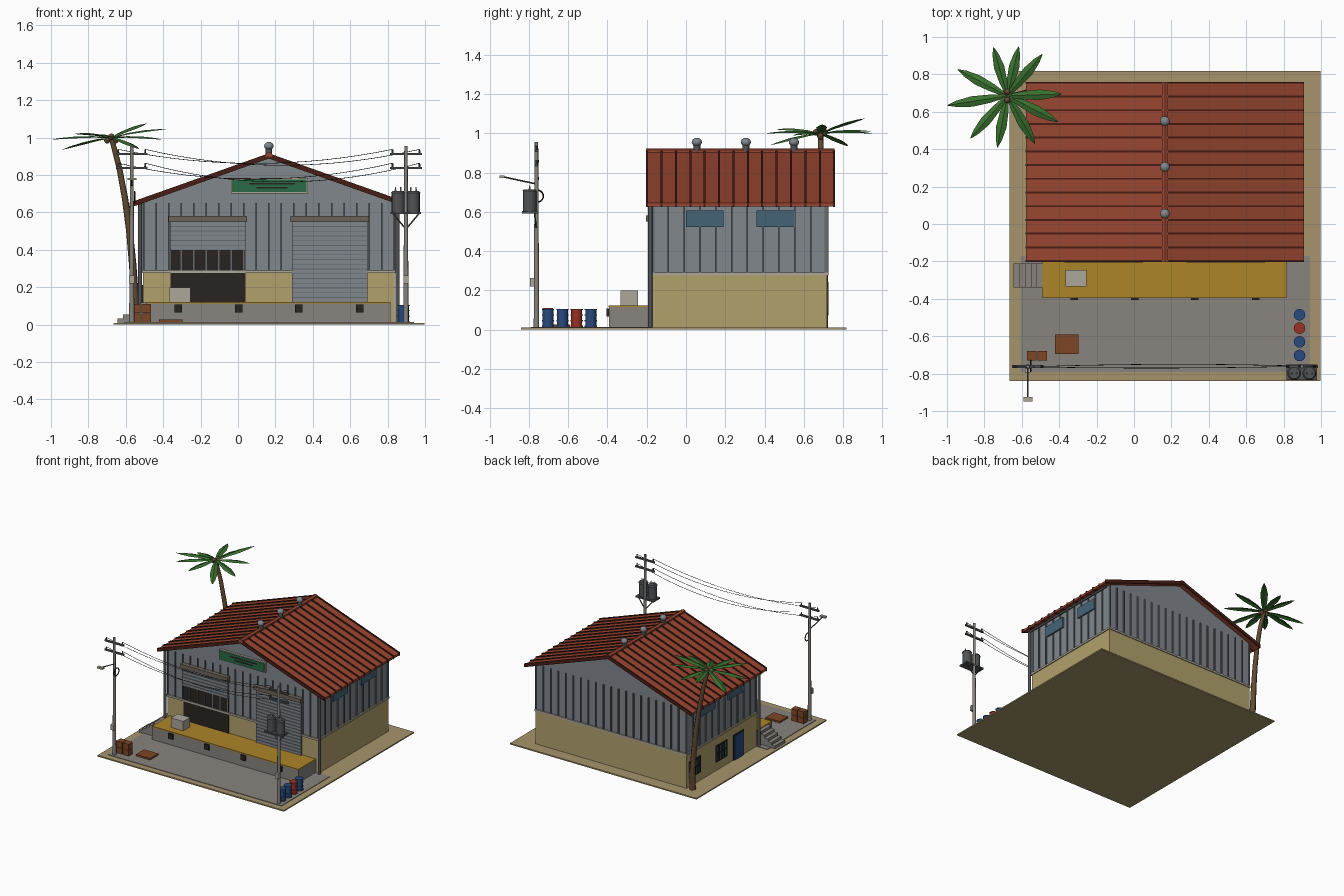
import bpy, bmesh, math
from mathutils import Vector, Matrix

if "Cube" in bpy.data.objects:
    bpy.data.objects.remove(bpy.data.objects["Cube"])

# ---------- helpers ----------
def mat(name, r, g, b):
    m = bpy.data.materials.new(name)
    m.diffuse_color = [*((c / 255) ** 2.2 for c in (r, g, b)), 1]
    m.use_nodes = True
    m.node_tree.nodes["Principled BSDF"].inputs["Base Color"].default_value = m.diffuse_color
    return m

SAND, CREAM, RED = mat("sand", 165, 148, 108), mat("cream", 176, 160, 108), mat("roof_red", 152, 72, 52)
DARKRED, STEEL, RIB = mat("dark_red", 75, 35, 28), mat("steel", 128, 134, 140), mat("rib", 100, 105, 110)
CONC, OCHRE, DARK = mat("concrete", 135, 131, 126), mat("ochre", 170, 132, 45), mat("dark", 45, 40, 38)
BLUE, GREEN, LEAF = mat("blue", 45, 75, 125), mat("green", 45, 105, 70), mat("leaf", 60, 112, 50)
GLASS, WOOD, BARK = mat("glass", 70, 100, 118), mat("wood", 125, 72, 42), mat("bark", 98, 76, 54)
PALE, METAL, DRUM = mat("pale", 172, 166, 152), mat("metal", 82, 84, 86), mat("drum_red", 150, 52, 40)
BROWN = mat("header_brown", 108, 100, 90)

def finish(name, bm, m, smooth=False):
    bmesh.ops.recalc_face_normals(bm, faces=bm.faces)
    me = bpy.data.meshes.new(name)
    bm.to_mesh(me)
    bm.free()
    ob = bpy.data.objects.new(name, me)
    bpy.context.collection.objects.link(ob)
    me.materials.append(m)
    if smooth:
        bpy.ops.object.select_all(action='DESELECT')
        bpy.context.view_layer.objects.active = ob
        ob.select_set(True)
        bpy.ops.object.shade_smooth_by_angle(angle=math.radians(40))
    return ob

def boxes(name, m, *specs):
    """Each spec is x0, x1, y0, y1, z0, z1."""
    bm = bmesh.new()
    for x0, x1, y0, y1, z0, z1 in specs:
        mx = Matrix.Translation(((x0 + x1) / 2, (y0 + y1) / 2, (z0 + z1) / 2)) @ \
            Matrix.Diagonal((x1 - x0, y1 - y0, z1 - z0, 1))
        bmesh.ops.create_cube(bm, size=1, matrix=mx)
    return finish(name, bm, m)

def rods(name, m, *specs, sides=12):
    """Each spec is start, end, start radius, end radius."""
    bm = bmesh.new()
    for a, b, r0, r1 in specs:
        a, b = Vector(a), Vector(b)
        mx = Matrix.Translation((a + b) / 2) @ (b - a).to_track_quat('Z', 'Y').to_matrix().to_4x4()
        bmesh.ops.create_cone(bm, cap_ends=True, segments=sides, radius1=r0, radius2=r1,
                              depth=(b - a).length, matrix=mx)
    return finish(name, bm, m, True)

def prism(name, m, pts, *spans):
    """Extrude an xz profile along each y span."""
    bm = bmesh.new()
    for y0, y1 in spans:
        f = bm.faces.new([bm.verts.new((x, y0, z)) for x, z in pts])
        ext = bmesh.ops.extrude_face_region(bm, geom=[f])["geom"]
        bmesh.ops.translate(bm, vec=(0, y1 - y0, 0), verts=[v for v in ext if isinstance(v, bmesh.types.BMVert)])
    return finish(name, bm, m)

def tube(name, m, pts, radius, taper=1.0, closed=False):
    cu = bpy.data.curves.new(name, 'CURVE')
    cu.dimensions, cu.bevel_depth, cu.bevel_resolution, cu.use_fill_caps = '3D', radius, 2, True
    sp = cu.splines.new('POLY')
    sp.points.add(len(pts) - 1)
    sp.use_cyclic_u = closed
    for i, p in enumerate(pts):
        sp.points[i].co = (*p, 1)
        sp.points[i].radius = 1 + (taper - 1) * i / (len(pts) - 1)
    cu.materials.append(m)
    ob = bpy.data.objects.new(name, cu)
    bpy.context.collection.objects.link(ob)
    bpy.ops.object.select_all(action='DESELECT')
    bpy.context.view_layer.objects.active = ob
    ob.select_set(True)
    bpy.ops.object.convert(target='MESH')

# ---------- ground ----------
boxes("ground", SAND, (-.665, .997, -.84, .817, 0, .01))
boxes("apron", CONC, (-.607, .94, -.79, -.17, .004, .014))

# ---------- warehouse shell ----------
X0, X1, Y0, Y1, XC = -.505, .835, -.17, .715, .165
boxes("base_wall", CREAM, (X0 - .003, X1 + .003, Y0 - .003, Y1 + .003, .008, .28))
prism("upper_wall", STEEL, [(X0, .28), (X1, .28), (X1, .655), (XC, .892), (X0, .655)], (Y0, Y1))
boxes("wall_trim", PALE, (X0 - .01, X1 + .01, Y0 - .012, Y1 + .01, .275, .29))
ribs = []
for i in range(21):
    x = X0 + (X1 - X0) * i / 20
    ribs += [(x - .004, x + .004, y - .01, y + .01, .29, .65) for y in (Y0, Y1)]
for i in range(1, 11):
    y = Y0 + (Y1 - Y0) * i / 11
    ribs += [(x - .008, x + .008, y - .004, y + .004, .29, .65) for x in (X0, X1)]
boxes("wall_ribs", RIB, *ribs)

# ---------- roof ----------
def chevron(z0, z1, w, drop):
    return [(XC - w, z0 - drop), (XC, z0), (XC + w, z0 - drop), (XC + w, z1 - drop), (XC, z1), (XC - w, z1 - drop)]
prism("roof", RED, chevron(.89, .908, .743, .263), (-.2, .752))
prism("roof_ribs", DARKRED, chevron(.888, .916, .745, .264),
      *[(-.203 + .0733 * i, -.193 + .0733 * i) for i in range(14)])
prism("ridge_cap", RED, chevron(.9, .922, .016, .006), (-.204, .756))
for y in (.055, .305, .55):
    rods("vent_neck", METAL, ((XC, y, .9), (XC, y, .94), .018, .018))
    bm = bmesh.new()
    bmesh.ops.create_uvsphere(bm, u_segments=14, v_segments=8, radius=.026,
                              matrix=Matrix.Translation((XC, y, .955)) @ Matrix.Diagonal((1, 1, .85, 1)))
    finish("vent_cap", bm, STEEL, True)
for x in (X0 - .018, X1 + .018):
    rods("gutter", METAL, ((x, Y0, .642), (x, .7, .642), .01, .01))
    rods("downpipe", METAL, ((x, Y0 - .012, .012), (x, Y0 - .012, .645), .011, .011))

# ---------- loading doors ----------
def shutter(x0, x1, z0, z1):
    n = round((z1 - z0) / .026)
    h = (z1 - z0) / n
    boxes("shutter_back", RIB, (x0, x1, Y0 - .013, Y0, z0, z1))
    boxes("shutter_slats", STEEL, *[(x0, x1, Y0 - .018, Y0 - .01, z0 + h * i + .002, z0 + h * (i + 1) - .002)
                                    for i in range(n)])
    boxes("shutter_header", BROWN, (x0 - .008, x1 + .008, Y0 - .035, Y0, .55, .582))
shutter(-.363, .04, .40, .55)
shutter(.29, .692, .12, .55)
boxes("door_opening", DARK, (-.36, .04, Y0 - .007, Y0, .12, .40))

# ---------- sign ----------
boxes("sign_border", PALE, (-.037, .373, -.188, -.17, .702, .783))
boxes("sign_board", GREEN, (-.031, .367, -.192, -.17, .708, .777))
boxes("sign_stripes", DARK, (.06, .305, -.195, -.18, .75, .758), (.1, .265, -.195, -.18, .728, .736))

# ---------- side windows and side door ----------
boxes("high_windows", GLASS, *[(x - .012, x + .012, y, y + .19, .522, .608) for x in (X0, X1) for y in (0, .36)])
for y in (.22, .56):
    boxes("low_window", GLASS, (X0 - .01, X0, y, y + .13, .09, .21))
    boxes("window_bars", DARK, *[(X0 - .018, X0 - .008, y + .032 * i - .003, y + .032 * i + .003, .085, .215)
                                 for i in range(5)],
          *[(X0 - .018, X0 - .008, y - .004, y + .134, z, z + .006) for z in (.085, .147, .209)])
boxes("side_door_frame", DARK, (X0 - .008, X0, -.005, .125, .01, .212))
boxes("side_door", BLUE, (X0 - .013, X0, .005, .115, .01, .202))

# ---------- loading dock ----------
boxes("dock", CONC, (-.49, .815, -.393, Y0, .01, .115))
boxes("dock_top", OCHRE, (-.49, .815, -.395, Y0 - .003, .114, .122))
boxes("dock_bumpers", DARK, *[(x - .02, x + .02, -.406, -.39, .066, .108) for x in (-.32, .003, .325, .65)])
boxes("dock_steps", CONC, *[(-.645 + .031 * i, -.614 + .031 * i, -.34, -.21, .008, .012 + .021 * (i + 1))
                            for i in range(5)])
boxes("dock_box", PALE, (-.365, -.255, -.333, -.245, .122, .198))

# ---------- yard goods ----------
boxes("crates", WOOD, *[(x, x + .052, -.73, -.678, z, z + .047)
                        for x in (-.573, -.516) for z in (.013, .062)])
boxes("pallet", WOOD, (-.423, -.297, -.695, -.59, .014, .027))
for y, m in ((-.485, BLUE), (-.557, DRUM), (-.63, BLUE), (-.703, BLUE)):
    rods("barrel", m, ((.885, y, .012), (.885, y, .105), .028, .028), sides=16)
    rods("barrel_hoops", m, *[((.885, y, z), (.885, y, z + .006), .031, .031) for z in (.014, .042, .072, .1)], sides=16)

# ---------- utility poles ----------
PY = -.762
for px in (-.568, .898):
    rods("pole", CONC, ((px, PY, .01), (px, PY, .955), .014, .009))
    boxes("cross_arms", METAL, *[(px - .085, px + .085, PY - .007, PY + .007, z - .006, z + .006) for z in (.838, .912)])
    rods("insulators", METAL, *[((px + dx, PY, z), (px + dx, PY, z + .025), .006, .004)
                                for dx in (-.072, .072) for z in (.838, .912)], sides=8)
    boxes("meter_box", PALE, (px - .014, px + .014, PY - .032, PY - .01, .22, .262))

# sagging wires
for j, (dx, z, sag) in enumerate([(-.072, .937, .075), (.072, .937, .085), (-.072, .863, .085), (.072, .863, .1)]):
    pts = []
    for i in range(17):
        t = i / 16
        pts.append((-.568 + dx + 1.466 * t, PY + (.012 if j % 2 else -.008) * 4 * t * (1 - t),
                    z - sag * 4 * t * (1 - t)))
    tube("wire", DARK, pts, .0016)

# transformers on the right pole
boxes("transformer_shelf", METAL, (.815, .978, -.835, -.752, .592, .603))
for x in (.856, .938):
    rods("transformer", METAL, ((x, -.797, .603), (x, -.797, .705), .034, .034), sides=16)
    rods("transformer_lid", METAL, ((x, -.797, .705), (x, -.797, .714), .037, .03), sides=16)
    rods("bushings", PALE, *[((x + d, -.797, .71), (x + d, -.797, .735), .005, .003) for d in (-.014, .014)], sides=8)
    side = 1 if x > .898 else -1
    rods("shelf_brace", METAL, ((.898, PY, .51), (.898 + side * .07, PY - .01, .594), .004, .004), sides=6)

# street lamp and cable coil on the left pole
rods("lamp_arm", METAL, ((-.568, PY, .742), (-.568, -.93, .778), .004, .004), sides=8)
boxes("lamp_head", PALE, (-.592, -.544, -.95, -.925, .772, .785))
tube("cable_coil", DARK, [(-.553, -.757 + .03 * math.cos(a * math.tau / 20), .68 + .03 * math.sin(a * math.tau / 20))
                          for a in range(20)], .004, closed=True)

# ---------- palm ----------
trunk = [(-.55, .70, .008), (-.552, .706, .15), (-.563, .703, .32), (-.58, .698, .5),
         (-.605, .692, .68), (-.635, .688, .84), (-.677, .685, 1.0)]
tube("palm_trunk", BARK, trunk, .024, .6)
bm = bmesh.new()
for a in range(4):
    p = (-.677 + .022 * math.cos(a * 1.57), .685 + .022 * math.sin(a * 1.57), .985 + .02 * (a % 2))
    bmesh.ops.create_uvsphere(bm, u_segments=8, v_segments=6, radius=.017, matrix=Matrix.Translation(p))
finish("coconuts", bm, BARK, True)
# angle, length and tip height of each frond
FRONDS = [(106, .27, .01), (77, .27, .0), (50, .29, .075), (2, .29, .045), (-27, .305, -.01),
          (-60, .295, -.06), (-101, .28, .0), (-131, .3, .02), (-171, .323, -.01), (152, .3, -.065)]
bm = bmesh.new()
for ang, ln, dz in FRONDS:
    d = Vector((math.cos(math.radians(ang)), math.sin(math.radians(ang)), 0))
    n = Vector((-d.y, d.x, 0))
    prev = None
    for t, w in ((0, .008), (.3, .022), (.6, .028), (.85, .017), (1, .002)):
        c = Vector((-.677, .685, 1.0)) + d * ln * t + Vector((0, 0, dz * t + .05 * t * (1 - t)))
        row = [bm.verts.new(c + n * w - Vector((0, 0, w * .35))), bm.verts.new(c),
               bm.verts.new(c - n * w - Vector((0, 0, w * .35)))]
        if prev:
            for k in (0, 1):
                bm.faces.new((prev[k], prev[k + 1], row[k + 1], row[k]))
        prev = row
finish("palm_fronds", bm, LEAF)
